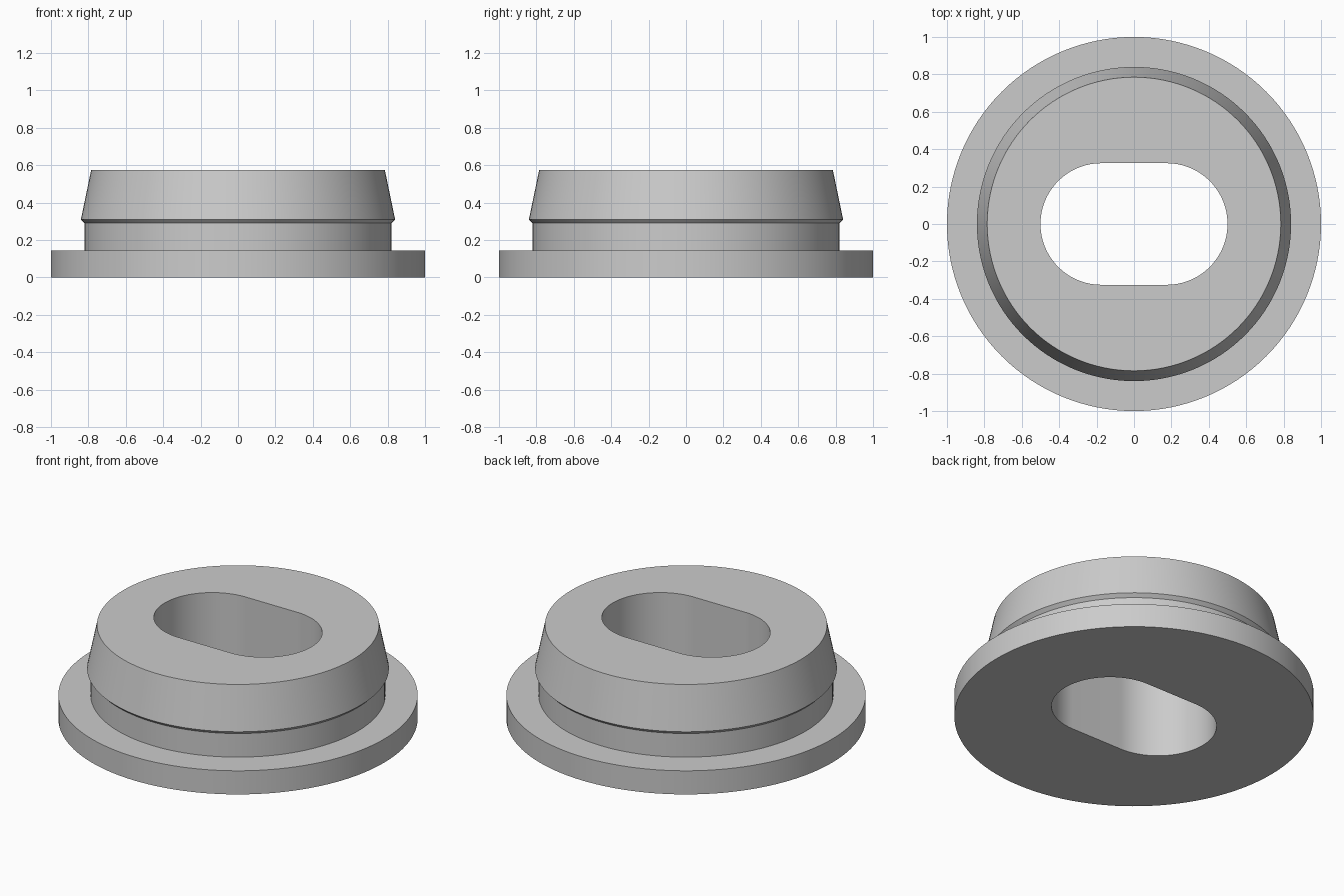
import bpy
import bmesh
from math import cos, sin, pi, radians

cube = bpy.data.objects.get("Cube")
if cube:
    bpy.data.objects.remove(cube, do_unlink=True)

SEGMENTS = 128
HEIGHT = 0.575
SLOT_RADIUS = 0.325
SLOT_OFFSET = 0.175

# Outer silhouette as (radius, height): flange, neck, undercut lip, tapered head
PROFILE = [(1, 0), (1, 0.145), (0.82, 0.145), (0.82, 0.29), (0.84, 0.31), (0.785, HEIGHT)]

bm = bmesh.new()


def circle_loop(radius, z):
    angles = [2 * pi * i / SEGMENTS - pi / 2 for i in range(SEGMENTS)]
    return [bm.verts.new((radius * cos(a), radius * sin(a), z)) for a in angles]


def slot_loop(z):
    """Straight-sided slot with two half-round ends."""
    half = SEGMENTS // 2
    verts = []
    for side in (1, -1):
        for i in range(half):
            a = pi * i / (half - 1) - pi / 2
            verts.append(bm.verts.new((side * (SLOT_OFFSET + SLOT_RADIUS * cos(a)),
                                       side * SLOT_RADIUS * sin(a), z)))
    return verts


# Closed sequence of loops: up the outside, then down through the slot
loops = [circle_loop(r, z) for r, z in PROFILE] + [slot_loop(HEIGHT), slot_loop(0)]
for k, lower in enumerate(loops):
    upper = loops[(k + 1) % len(loops)]
    for i in range(SEGMENTS):
        j = (i + 1) % SEGMENTS
        bm.faces.new((lower[i], lower[j], upper[j], upper[i]))
bmesh.ops.recalc_face_normals(bm, faces=bm.faces)

mesh = bpy.data.meshes.new("slotted_bushing")
bm.to_mesh(mesh)
bm.free()
bushing = bpy.data.objects.new("slotted_bushing", mesh)
bpy.context.collection.objects.link(bushing)

# Single plain grey
grey = bpy.data.materials.new("light_grey")
grey.use_nodes = True
colour = (0.6, 0.6, 0.6, 1)
grey.diffuse_color = colour
grey.node_tree.nodes["Principled BSDF"].inputs["Base Color"].default_value = colour
mesh.materials.append(grey)

# Smooth round walls, crisp rims
bpy.ops.object.select_all(action="DESELECT")
bushing.select_set(True)
bpy.context.view_layer.objects.active = bushing
bpy.ops.object.shade_smooth_by_angle(angle=radians(30))
